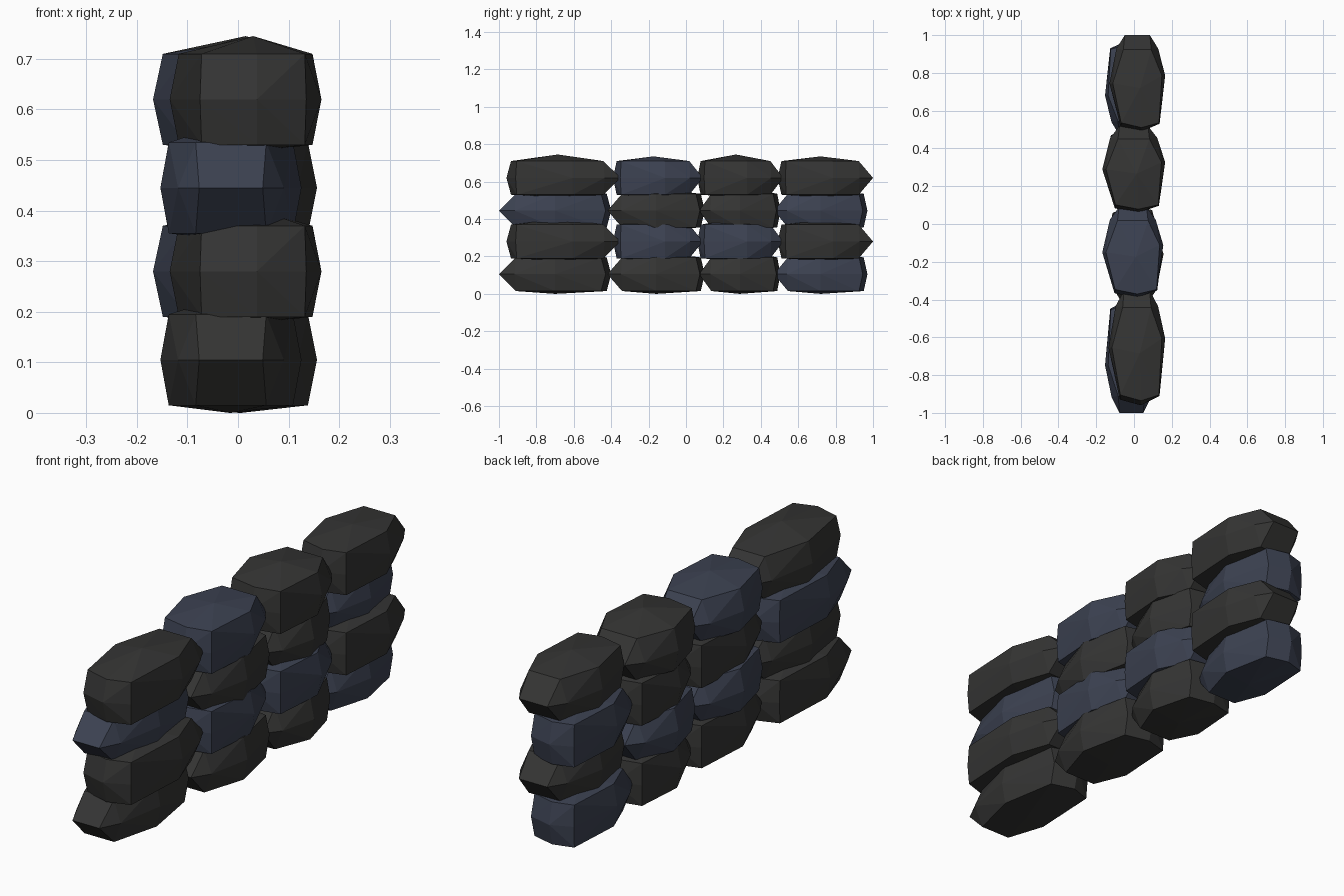
import bpy, bmesh

if "Cube" in bpy.data.objects:
    bpy.data.objects.remove(bpy.data.objects["Cube"])

def material(name, rgb):
    m = bpy.data.materials.new(name)
    m.diffuse_color = (*rgb, 1)
    m.use_nodes = True
    m.node_tree.nodes["Principled BSDF"].inputs["Base Color"].default_value = m.diffuse_color
    return m

MATS = {"d": material("dark_stone", (0.035, 0.035, 0.034)),
        "b": material("blue_stone", (0.045, 0.054, 0.083))}

# stone outlines: (width fraction, length fraction), tip at +0.5, blunt end at -0.5
MID = [(-.45, .5), (.45, .5), (.75, .36), (1, .08), (.8, -.42), (.15, -.5),
       (-.6, -.45), (-1, 0), (-.75, .36)]
RIM = [(-.5, .35), (.5, .35), (.88, .08), (.78, -.41), (.15, -.46),
       (-.58, -.41), (-.88, 0)]

def stone(name, x0, x1, y0, y1, z, peak, flip, mat):
    """Faceted rock: hull of a wide belt, two rims and two low peaks."""
    s = -1 if flip else 1
    cx, hw, cy, ln = (x0 + x1) / 2, (x1 - x0) / 2, (y0 + y1) / 2, y1 - y0
    bm = bmesh.new()
    def add(ring, dz):
        for a, u in ring:
            bm.verts.new((s * (cx + a * hw), cy + s * u * ln, z + dz))
    add(MID, 0)
    add(RIM, 0.09)
    add(RIM, -0.09)
    add([(.1, -.05)], peak)
    add([(0, 0)], -0.105)
    res = bmesh.ops.convex_hull(bm, input=bm.verts[:])
    loose = [v for v in bm.verts if not v.link_faces]
    bmesh.ops.delete(bm, geom=loose, context='VERTS')
    bmesh.ops.recalc_face_normals(bm, faces=bm.faces[:])
    me = bpy.data.meshes.new(name)
    bm.to_mesh(me)
    bm.free()
    me.materials.append(mat)
    bpy.context.collection.objects.link(bpy.data.objects.new(name, me))

# four courses; alternate courses are turned end for end
ROW_Z = [0.105, 0.28, 0.445, 0.62]
COLORS = ["dddb", "dbbd", "bddb", "dbdd"]
SPANS = {True: [(-1, -.4), (-.42, .1), (.07, .505), (.47, .97)],
         False: [(-.96, -.35), (-.39, .09), (.06, .52), (.49, 1.0)]}
WIDTHS = [(-.135, .165), (-.168, .155), (-.168, .165), (-.13, .165)]
PEAKS = [.125, .115, .125, .115]

for r, z in enumerate(ROW_Z):
    flip = r % 2 == 0
    for c in range(4):
        k = 0.93 if flip else 1
        x0, x1 = WIDTHS[c]
        stone(f"stone_row{r + 1}_{c + 1}", x0 * k, x1 * k, *SPANS[flip][c], z,
              PEAKS[c], flip, MATS[COLORS[r][c]])
